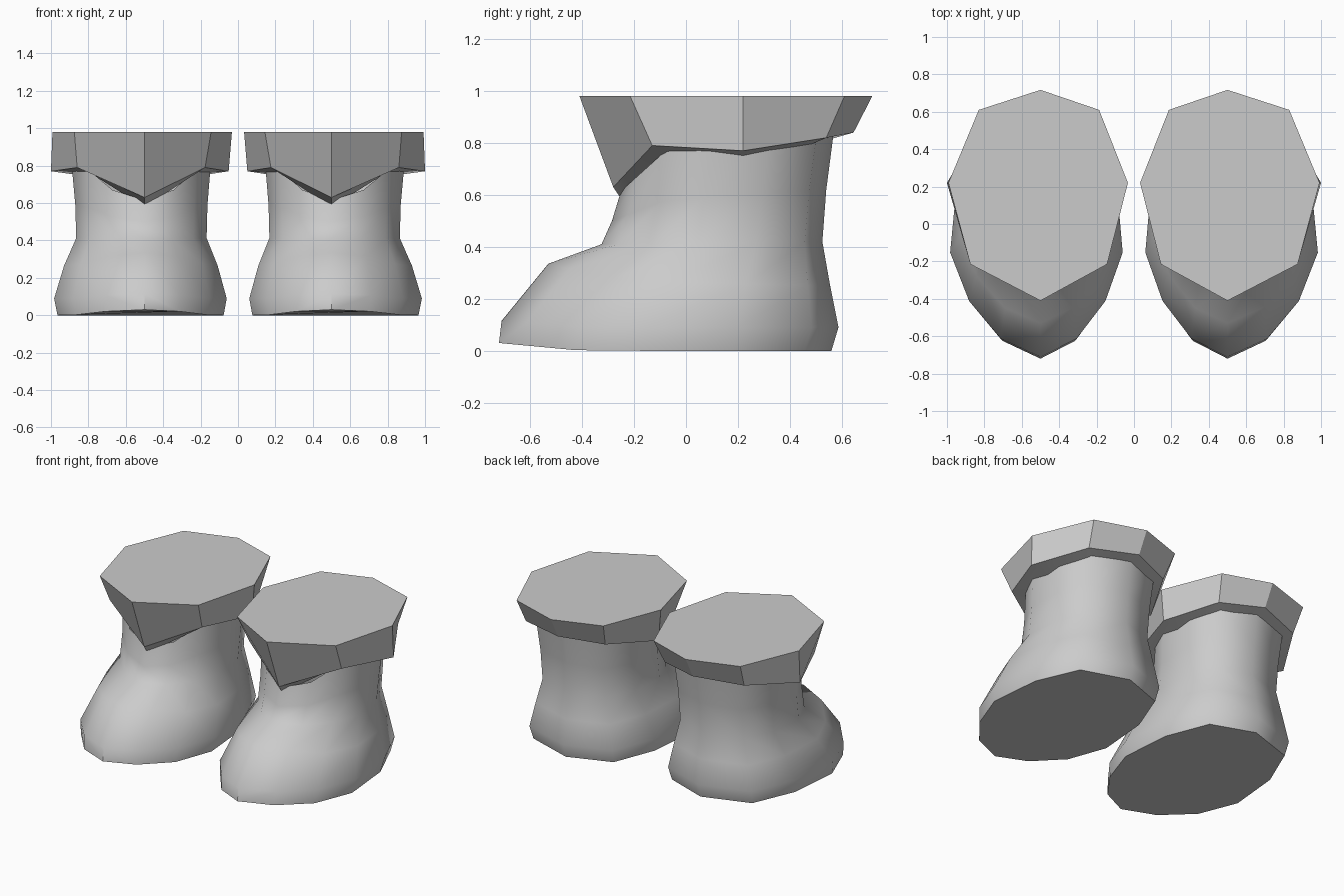
import bpy
import bmesh
from math import radians

cube = bpy.data.objects.get("Cube")
if cube:
    bpy.data.objects.remove(cube, do_unlink=True)

grey = bpy.data.materials.new("plain grey")
grey.use_nodes = True
colour = (0.6, 0.6, 0.6, 1)
grey.diffuse_color = colour
grey.node_tree.nodes["Principled BSDF"].inputs["Base Color"].default_value = colour

# Half outline of a boot ring, toe to heel: (share of width, share of length)
OUTLINE = [(0, 0), (.44, .075), (.79, .23), (1, .43), (.93, .7), (.67, .92), (0, 1)]
INNER = 0.91  # the inner side of the foot is a little slimmer


def close_ring(half, inner=1):
    """Complete a half outline (front to back) with its other side."""
    return half + [(-x * inner, y, z) for x, y, z in reversed(half[1:-1])]


def boot_ring(front, back, width, z_front, z_mid, z_back):
    half = []
    for u, v in OUTLINE:
        if v < .25:
            z = z_front + (z_mid - z_front) * v / .25
        else:
            z = z_mid + (z_back - z_mid) * (v - .25) / .75
        half.append((u * width, front + (back - front) * v, z))
    return close_ring(half, INNER)


def loft(name, rings, side, cap_first, angle):
    """Skin the rings, placing the part on the given side of x = 0."""
    bm = bmesh.new()
    loops = [[bm.verts.new((side * (x + .5), y, z)) for x, y, z in r] for r in rings]
    for a, b in zip(loops, loops[1:]):
        for i in range(len(a)):
            j = (i + 1) % len(a)
            bm.faces.new((a[i], a[j], b[j], b[i]))
    if cap_first:
        bm.faces.new(loops[0])
    bmesh.ops.recalc_face_normals(bm, faces=bm.faces)
    mesh = bpy.data.meshes.new(name)
    bm.to_mesh(mesh)
    bm.free()
    mesh.materials.append(grey)
    obj = bpy.data.objects.new(name, mesh)
    bpy.context.collection.objects.link(obj)
    bpy.ops.object.select_all(action='DESELECT')
    obj.select_set(True)
    bpy.context.view_layer.objects.active = obj
    bpy.ops.object.shade_smooth_by_angle(angle=radians(angle))


# Boot from sole to ankle to the shaft hidden in the cuff
boot = [
    boot_ring(-.72, .56, .465, .03, 0, 0),
    boot_ring(-.71, .587, .483, .115, .09, .09),
    boot_ring(-.53, .555, .43, .335, .27, .25),
    boot_ring(-.325, .525, .365, .41, .41, .42),
    boot_ring(-.285, .54, .37, .50, .58, .62),
    boot_ring(-.25, .57, .39, .615, .80, .85),
]

# Cuff: flat top, flaring wall with a pointed front, narrow underside
cuff = [
    close_ring([(0, -.41, .98), (.375, -.215, .98), (.492, .22, .98),
                (.33, .61, .98), (0, .717, .98)], .95),
    close_ring([(0, -.28, .63), (.36, -.13, .79), (.5, .22, .77),
                (.31, .54, .82), (0, .645, .84)], .9),
    close_ring([(0, -.245, .578), (.3, -.07, .767), (.37, .22, .752),
                (.25, .47, .79), (0, .55, .822)], .9),
]

for side, word in ((1, "left"), (-1, "right")):
    loft(word + "_boot", boot, side, True, 50)
    loft(word + "_cuff", cuff, side, True, 30)
